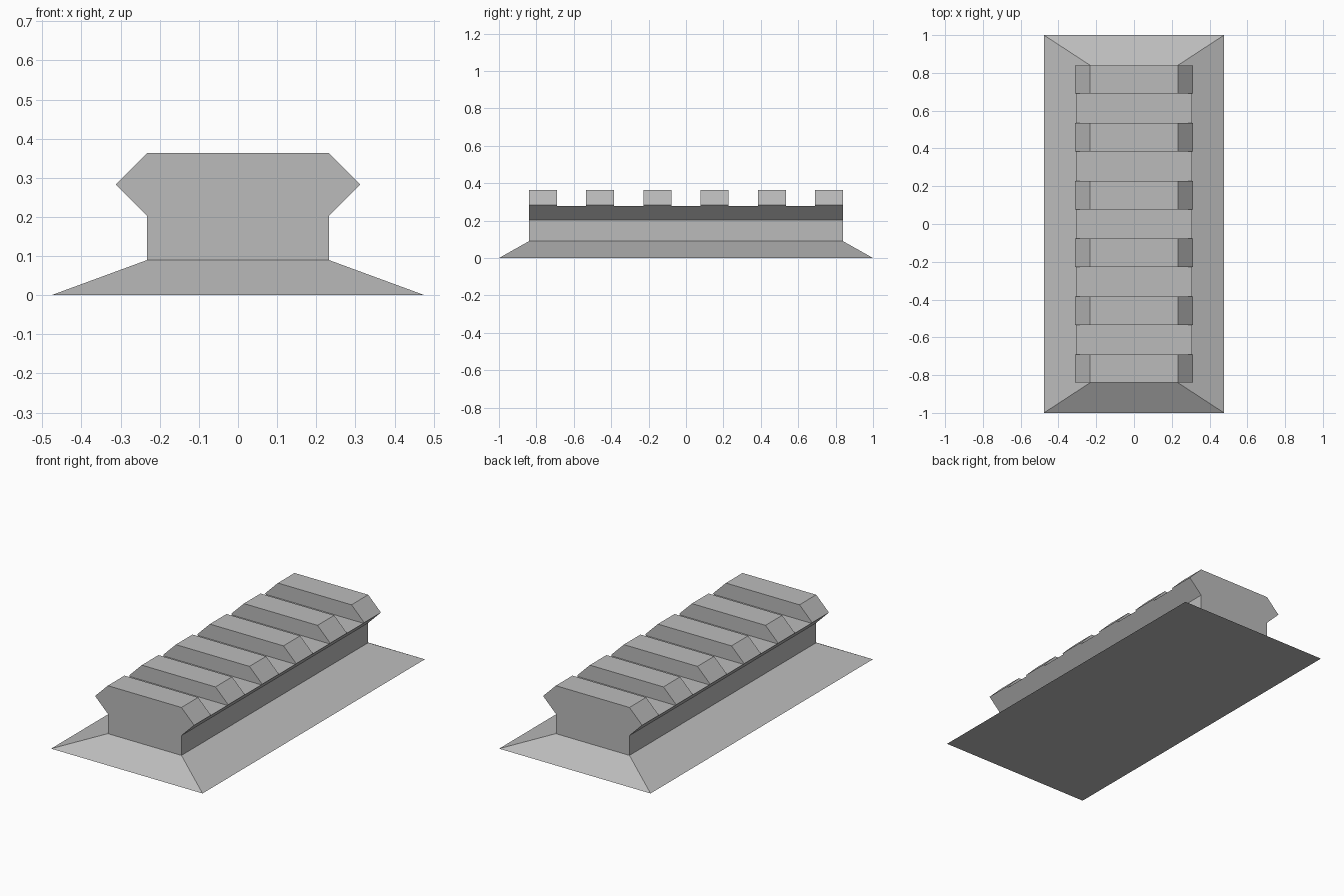
import bpy
import bmesh

default_cube = bpy.data.objects.get("Cube")
if default_cube:
    bpy.data.objects.remove(default_cube, do_unlink=True)

HALF_LENGTH = 0.84   # rail
NECK = 0.232
BASE_TOP = 0.09
SLOT_FLOOR = 0.278
TEETH = 6
TOOTH = 0.15

grey = bpy.data.materials.new("mid grey")
grey.use_nodes = True
colour = (0.5, 0.5, 0.5, 1)
grey.diffuse_color = colour
grey.node_tree.nodes["Principled BSDF"].inputs["Base Color"].default_value = colour


def add_object(name, bm):
    bmesh.ops.recalc_face_normals(bm, faces=bm.faces)
    mesh = bpy.data.meshes.new(name)
    bm.to_mesh(mesh)
    bm.free()
    mesh.materials.append(grey)
    obj = bpy.data.objects.new(name, mesh)
    bpy.context.collection.objects.link(obj)
    return obj


def prism(bm, half_profile, y0, y1):
    """Mirror a half profile (x, z) across x = 0 and extrude it along y."""
    outline = half_profile + [(-x, z) for x, z in reversed(half_profile)]
    face = bm.faces.new([bm.verts.new((x, y0, z)) for x, z in outline])
    result = bmesh.ops.extrude_face_region(bm, geom=[face])
    verts = [v for v in result["geom"] if isinstance(v, bmesh.types.BMVert)]
    bmesh.ops.translate(bm, verts=verts, vec=(0, y1 - y0, 0))


# Sloped base plate, tapering up to the foot of the rail
bm = bmesh.new()
bmesh.ops.create_cube(bm, size=2)
for v in bm.verts:
    top = v.co.z > 0
    v.co.x *= NECK if top else 0.477
    v.co.y *= HALF_LENGTH if top else 1
    v.co.z = BASE_TOP if top else 0
bmesh.ops.delete(bm, geom=[f for f in bm.faces if f.calc_center_median().z > BASE_TOP - 0.01],
                 context="FACES_ONLY")
add_object("base_plate", bm)

# Rail with flared head
bm = bmesh.new()
prism(bm, [(NECK, BASE_TOP), (NECK, 0.203), (0.312, 0.283), (NECK, 0.363)],
      -HALF_LENGTH, HALF_LENGTH)
rail = add_object("slotted_rail", bm)

# Cross slots, cut between evenly spaced teeth
pitch = (2 * HALF_LENGTH - TOOTH) / (TEETH - 1)
bm = bmesh.new()
for i in range(TEETH - 1):
    start = -HALF_LENGTH + i * pitch + TOOTH
    prism(bm, [(0.5, SLOT_FLOOR), (0.5, 0.5)], start, start + pitch - TOOTH)
cutter = add_object("slot_cutter", bm)
cutter.hide_render = True

cut = rail.modifiers.new("Slots", "BOOLEAN")
cut.operation = "DIFFERENCE"
cut.solver = "EXACT"
cut.object = cutter

# Bake the cut, then discard the cutter
bpy.context.view_layer.update()
evaluated = rail.evaluated_get(bpy.context.evaluated_depsgraph_get())
cut_mesh = bpy.data.meshes.new_from_object(evaluated)
rail.modifiers.clear()
rail.data = cut_mesh
bpy.data.objects.remove(cutter, do_unlink=True)
